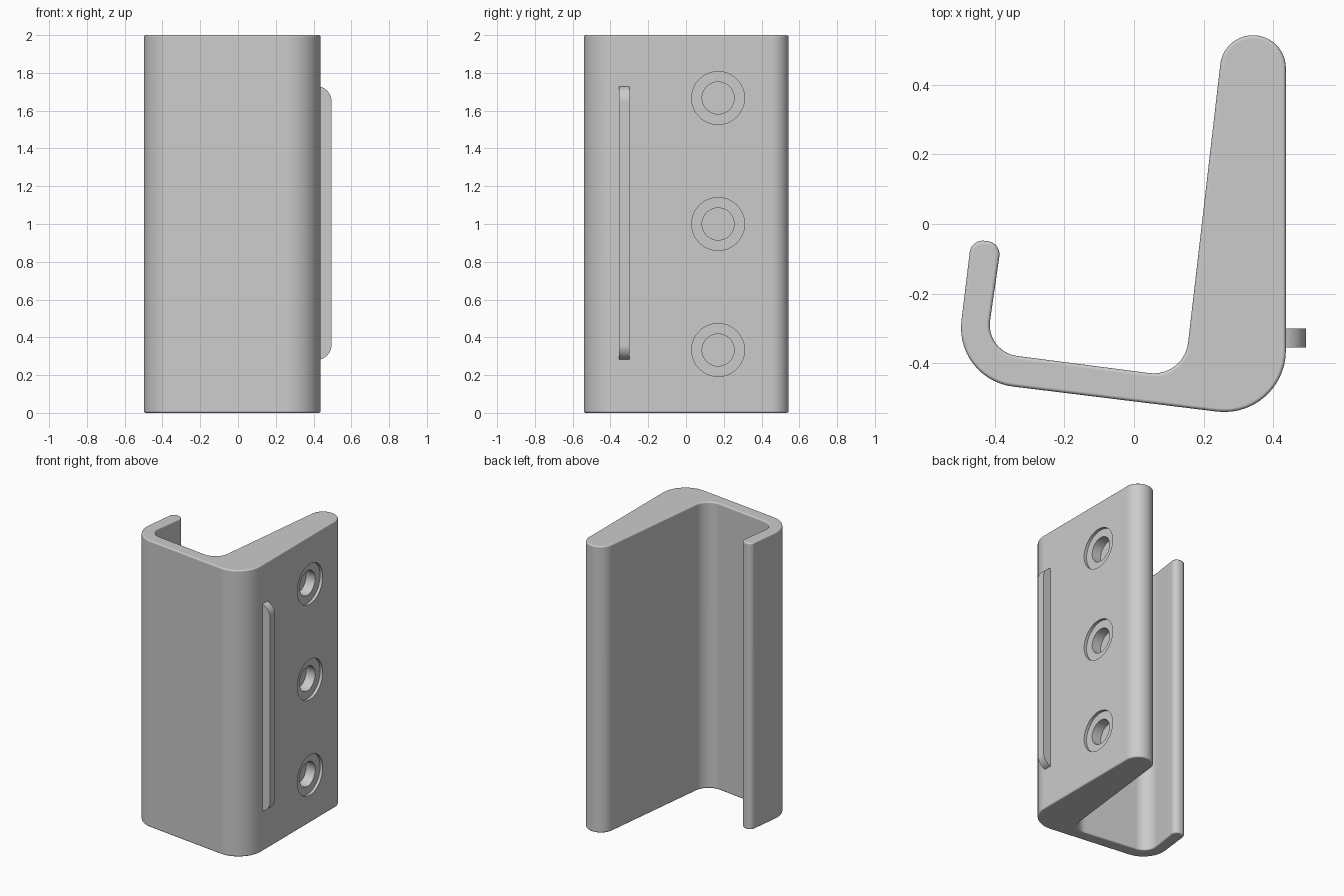
import bpy, bmesh, math
from mathutils import Vector, Matrix

cube = bpy.data.objects.get("Cube")
if cube:
    bpy.data.objects.remove(cube, do_unlink=True)

grey = bpy.data.materials.new("light grey")
grey.use_nodes = True
colour = (0.6, 0.6, 0.6, 1)
grey.diffuse_color = colour
grey.node_tree.nodes["Principled BSDF"].inputs["Base Color"].default_value = colour

FACE_X = 0.437   # flat mounting face
HEIGHT = 2.0


def fillet(corners, steps=14):
    """Round each (x, y, radius) corner of a closed outline."""
    points = []
    for i, (x, y, r) in enumerate(corners):
        p = Vector((x, y, 0))
        a = (Vector((*corners[i - 1][:2], 0)) - p).normalized()
        b = (Vector((*corners[(i + 1) % len(corners)][:2], 0)) - p).normalized()
        if r == 0:
            points.append(p)
            continue
        half = a.angle(b) / 2
        reach = r / math.tan(half)
        centre = p + (a + b).normalized() * r / math.sin(half)
        start = (p + a * reach - centre).normalized()
        end = (p + b * reach - centre).normalized()
        points += [centre + start.slerp(end, k / steps) * r for k in range(steps + 1)]
    return points


def extrude(name, points, offset, rim=0.0):
    """Extrude an outline along offset, softening both end rims."""
    bm = bmesh.new()
    base = bm.faces.new([bm.verts.new(p) for p in points])
    ext = bmesh.ops.extrude_face_region(bm, geom=[base])["geom"]
    bmesh.ops.translate(bm, vec=offset, verts=[v for v in ext if isinstance(v, bmesh.types.BMVert)])
    if not base.is_valid or len(bm.faces) < len(points) + 2:
        bm.faces.new([v for v in bm.verts][:len(points)])
    bmesh.ops.recalc_face_normals(bm, faces=bm.faces)
    if rim:
        caps = [f for f in bm.faces if len(f.verts) == len(points)]
        edges = list({e for f in caps for e in f.edges})
        bmesh.ops.bevel(bm, geom=edges, offset=rim, segments=3, profile=0.5, affect="EDGES")
    mesh = bpy.data.meshes.new(name)
    bm.to_mesh(mesh)
    bm.free()
    mesh.materials.append(grey)
    obj = bpy.data.objects.new(name, mesh)
    bpy.context.collection.objects.link(obj)
    return obj


def select(obj):
    bpy.ops.object.select_all(action="DESELECT")
    obj.select_set(True)
    bpy.context.view_layer.objects.active = obj


def smooth(obj):
    select(obj)
    bpy.ops.object.shade_smooth_by_angle(angle=math.radians(35))
    obj.modifiers.new("even shading", "WEIGHTED_NORMAL").keep_sharp = True


# Hook body: thick tapered arm, sloping floor and short upturned lip
outline = fillet([
    (FACE_X, -0.564, 0.177), (FACE_X, 0.543, 0.0943), (0.258, 0.543, 0.0943),
    (0.144, -0.442, 0.1), (-0.427, -0.368, 0.09),
    (-0.382, -0.055, 0.038), (-0.468, -0.043, 0.038), (-0.517, -0.447, 0.17),
])
body = extrude("hook_body", outline, Vector((0, 0, HEIGHT)), rim=0.01)

# Three stepped blind screw holes: wide shallow recess, narrow deep bore
for z in (0.333, 1.0, 1.667):
    for radius, depth in ((0.14, 0.02), (0.085, 0.09)):
        length = 0.2
        bpy.ops.mesh.primitive_cylinder_add(
            vertices=48, radius=radius, depth=length,
            location=(FACE_X - depth + length / 2, 0.17, z), rotation=(0, math.pi / 2, 0))
        cutter = bpy.context.object
        cutter.name = "hole_cutter"
        cutter.hide_render = True
        cutter.data.materials.append(grey)
        cut = body.modifiers.new("hole", "BOOLEAN")
        cut.operation, cut.solver, cut.object = "DIFFERENCE", "EXACT", cutter
        select(body)
        bpy.ops.object.modifier_apply(modifier=cut.name)
        bpy.data.objects.remove(cutter, do_unlink=True)
smooth(body)

# Locating rib on the mounting face, with rounded ends
tip, root, low, high = 0.495, 0.41, 0.28, 1.73
side = fillet([(root, low, 0), (tip, low, 0.08), (tip, high, 0.08), (root, high, 0)])
rib = extrude("locating_rib", [Vector((p.x, -0.355, p.y)) for p in side], Vector((0, 0.055, 0)))
smooth(rib)
